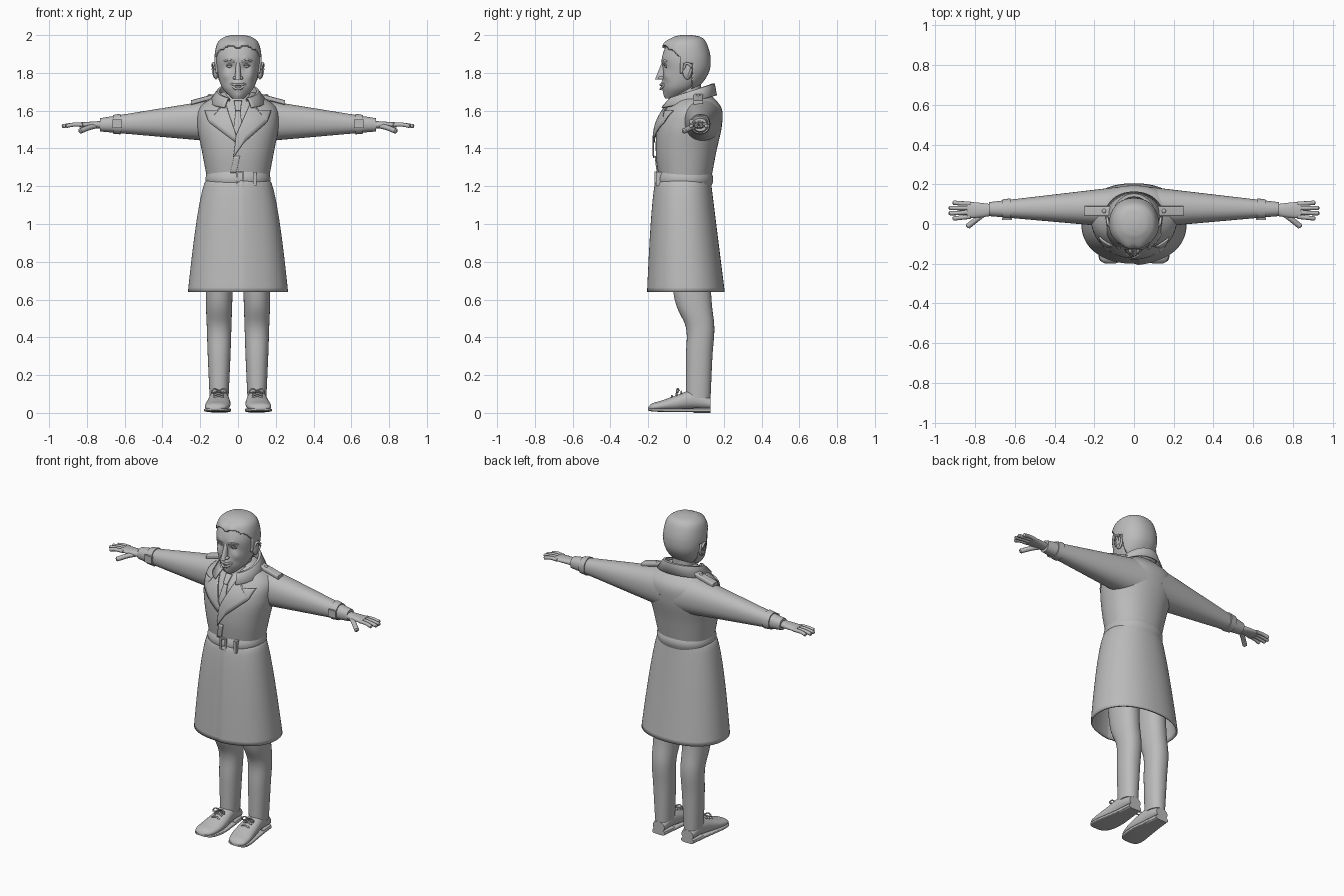
import bpy, bmesh, math
from mathutils import Vector
from mathutils.bvhtree import BVHTree

if "Cube" in bpy.data.objects:
    bpy.data.objects.remove(bpy.data.objects["Cube"])

grey = bpy.data.materials.new("plain grey")
grey.use_nodes = True
tone = (0.5, 0.5, 0.5, 1)
grey.diffuse_color = tone
grey.node_tree.nodes["Principled BSDF"].inputs["Base Color"].default_value = tone
parts = []


def finish(name, bm, mirror=False, thick=0, offset=-1):
    bmesh.ops.recalc_face_normals(bm, faces=bm.faces)
    mesh = bpy.data.meshes.new(name)
    bm.to_mesh(mesh)
    bm.free()
    mesh.materials.append(grey)
    ob = bpy.data.objects.new(name, mesh)
    bpy.context.collection.objects.link(ob)
    if thick:
        solid = ob.modifiers.new("thickness", "SOLIDIFY")
        solid.thickness, solid.offset = thick, offset
    if mirror:
        ob.modifiers.new("mirror", "MIRROR").use_mirror_merge = False
    parts.append(ob)
    return ob


def skin(name, rows, closed=True, cap=True, **options):
    bm = bmesh.new()
    grid = [[bm.verts.new(point) for point in row] for row in rows]
    count = len(rows[0])
    for lower, upper in zip(grid, grid[1:]):
        for i in range(count if closed else count - 1):
            j = (i + 1) % count
            bm.faces.new((lower[i], lower[j], upper[j], upper[i]))
    if cap:
        bm.faces.new(grid[0])
        bm.faces.new(grid[-1])
    return finish(name, bm, **options)


def mix(start, end, t, power=1):
    return start + (end - start) * t ** power


def through(*keys):
    """Smooth function of t in 0..1 passing through all keys."""
    last = len(keys) - 1

    def curve(t):
        i = min(int(t * last), last - 1)
        a, b, c, d = [Vector(keys[max(0, min(last, i + k))]) for k in (-1, 0, 1, 2)]
        u = t * last - i
        return b + (c - a) * u / 2 + (a * 2 - b * 5 + c * 4 - d) * u * u / 2 + (b * 3 - a - c * 3 + d) * u ** 3 / 2
    return curve


def circle(count):
    return [(math.cos(math.tau * i / count), math.sin(math.tau * i / count)) for i in range(count)]


def loft(name, axis, section, power=2.2, sides=48, steps=24, **options):
    """Rounded sections; section(t) gives position, low a, high a, low b, high b."""
    rows = []
    for step in range(steps + 1):
        place, a0, a1, b0, b1 = section(step / steps)
        row = []
        for c, s in circle(sides):
            a = (a0 + a1) / 2 + (a1 - a0) / 2 * math.copysign(abs(c) ** (2 / power), c)
            b = (b0 + b1) / 2 + (b1 - b0) / 2 * math.copysign(abs(s) ** (2 / power), s)
            row.append({"x": (place, a, b), "y": (a, place, b), "z": (a, b, place)}[axis])
        rows.append(row)
    return skin(name, rows, **options)


def column(name, section, **options):
    """Upright loft centred on x; section(t) gives z, half width, front, back."""
    def full(t):
        z, half, front, back = section(t)
        return z, -half, half, front, back
    return loft(name, "z", full, **options)


def tube(name, radius, path, steps=14, **options):
    points = [Vector(path(i / steps)) for i in range(steps + 1)]
    rows = []
    for i, point in enumerate(points):
        along = points[min(i + 1, steps)] - points[max(i - 1, 0)]
        turn = along.to_track_quat("Z", "Y")
        size = radius * (0.5 if i in (0, steps) else 1)
        rows.append([point + turn @ Vector((c, s, 0)) * size for c, s in circle(10)])
    return skin(name, rows, **options)


def solid(name, shape, centre, size, **options):
    bm = bmesh.new()
    if shape == "ball":
        bmesh.ops.create_uvsphere(bm, u_segments=20, v_segments=12, radius=1)
    else:
        bmesh.ops.create_cube(bm, size=1)
    for v in bm.verts:
        v.co = Vector(centre) + v.co * Vector(size)
    return finish(name, bm, **options)


def drape(name, outline, target, lift):
    """Cloth piece with an outline in (x, z), laid on the front of the target."""
    tree = BVHTree.FromPolygons([v.co for v in target.data.vertices],
                                [p.vertices[:] for p in target.data.polygons])
    bm = bmesh.new()
    bm.faces.new([bm.verts.new((x, 0, z)) for x, z in outline])
    bmesh.ops.triangulate(bm, faces=bm.faces[:])
    bmesh.ops.subdivide_edges(bm, edges=bm.edges[:], cuts=5, use_grid_fill=True)
    for v in bm.verts:
        hit = tree.ray_cast(Vector((v.co.x, -1, v.co.z)), Vector((0, 1, 0)))[0]
        v.co.y = (hit.y if hit else 0) - lift
    return finish(name, bm, thick=.008, offset=0)


def push(ob, centre, radius, shift):
    """Soft bump along y on both sides."""
    for v in ob.data.vertices:
        gap = Vector((abs(v.co.x), v.co.y, v.co.z)) - Vector(centre)
        v.co.y += shift * math.exp(-gap.length_squared / radius ** 2)


# Coat: open skirt with an overlapping front edge, torso, sleeves
skirt = column("coat_skirt", lambda t: (mix(1.24, .64, t), mix(.163, .265, t, .6), mix(-.147, -.2, t, .5),
                                        mix(.13, .205, t)), sides=96, cap=False, thick=.01)
for v in skirt.data.vertices:
    if v.co.y < 0 and .001 < v.co.x < .12:
        v.co.y -= .008 * (1 - v.co.x / .12)
torso = column("coat_torso", through((1.22, .16, -.14, .13), (1.38, .19, -.16, .16), (1.52, .215, -.15, .19),
                                     (1.62, .2, -.1, .185), (1.7, .08, -.02, .11)), sides=64, steps=40)


def sleeve(t):
    return mix(.05, .73, t), mix(-.02, .04, t), mix(.19, .11, t), mix(1.43, 1.49, t), mix(1.67, 1.56, t)


def strap(t):
    x, front, back, low, high = sleeve(mix(.84, .9, t))
    grow = .006
    return x, front - grow, back + grow, low - grow, high + grow


loft("sleeve", "x", sleeve, mirror=True)
loft("wrist_strap", "x", strap, steps=2, mirror=True)
solid("wrist_buckle", "box", (.64, .025, 1.53), (.05, .012, .045), mirror=True)
loft("shoulder_strap", "x", lambda t: (mix(.1, .25, t), .04, .09, mix(1.67, 1.63, t), mix(1.695, 1.655, t)),
     power=5, steps=4, mirror=True)
solid("strap_button", "ball", (.15, .065, 1.68), (.011, .011, .008), mirror=True)

# Collar: stands round the neck, folds over and falls lower at the front
rows = []
for step in range(41):
    angle = math.radians(mix(-152, 152, step / 40))
    s, c = math.sin(angle), math.cos(angle)
    drop = 1 - c
    rows.append([(.08 * s, .025 + .09 * c, 1.66 - .02 * drop), (.1 * s, .025 + .115 * c, 1.74 - .04 * drop),
                 (.11 * s, .025 + .125 * c, 1.74 - .04 * drop),
                 (.15 * s, .02 + (.14 + .014 * drop) * c, 1.68 - .034 * drop)])
skin("coat_collar", rows, closed=False, cap=False, thick=.008, offset=0)

# Lapels, front edge, shirt and tie
lapel = [(.07, 1.65), (.1, 1.6), (.175, 1.6), (.155, 1.54)]
drape("left_lapel", lapel + [(.03, 1.43), (-.025, 1.35), (-.01, 1.47)], torso, .014)
drape("right_lapel", [(-x, z) for x, z in lapel] + [(-.01, 1.43), (-.01, 1.47)], torso, .01)
drape("coat_front_edge", [(-.02, 1.36), (-.04, 1.27), (-.01, 1.27), (.01, 1.36)], torso, .003)
drape("tie_blade", [(-.01, 1.61), (.01, 1.61), (.025, 1.5), (0, 1.46), (-.025, 1.5)], torso, .005)
drape("tie_knot", [(-.02, 1.65), (.02, 1.65), (.013, 1.6), (-.013, 1.6)], torso, .012)
column("shirt_collar", lambda t: (mix(1.62, 1.69, t), mix(.08, .07, t), mix(-.09, -.055, t), mix(.09, .08, t)))


# Belt with buckle and loop
def belt(t):
    bulge = .01 * math.sin(math.pi * t)
    return mix(1.2, 1.275, t), .162 + bulge, -.149 - bulge, .134 + bulge


column("belt", belt, sides=64, steps=10)
for side in (-1, 1):
    solid("buckle_post", "box", (.01 + side * .017, -.16, 1.238), (.008, .012, .078))
    solid("buckle_bar", "box", (.01, -.16, 1.238 + side * .035), (.042, .012, .008))
solid("belt_loop", "box", (.088, -.143, 1.238), (.018, .03, .074))

# Legs and shoes
loft("trouser_leg", "z", through((.08, .05, .15, 0, .13), (.3, .04, .16, 0, .14), (.45, .035, .165, 0, .15),
                                 (.6, .03, .17, -.06, .135), (.9, .02, .17, -.1, .12)), mirror=True)
shoe = through((.13, .06, .14, .02, .08), (.04, .05, .15, .02, .12), (-.06, .04, .165, .01, .09),
               (-.13, .045, .175, .01, .065), (-.18, .065, .17, .01, .05), (-.2, .1, .14, .02, .03))


def sole(t):
    y, inner, outer, low, high = shoe(t)
    return y, inner - .004, outer + .004, .004 + .01 * t ** 4, .024


def heel(t):
    return (*shoe(t / 5)[:3], 0, .03)


loft("shoe_upper", "y", shoe, mirror=True)
loft("shoe_sole", "y", sole, power=5, mirror=True)
loft("shoe_heel", "y", heel, power=5, mirror=True)
for k in range(3):
    y, z = -.025 * (k + 1), .113 - .011 * k
    tube("shoe_lace", .005, through((.075, y, z - .01), (.103, y, z), (.13, y, z - .01)), mirror=True)
for side in (-1, 1):
    tube("lace_bow", .004, through((.1, -.035, .117), (.1 + side * .025, -.045, .128), (.1 + side * .04, -.05, .108),
                                   (.1, -.04, .112)), mirror=True)


# Hands
def palm(t):
    half, flat = mix(.024, .042, t, .5), mix(.021, .013, t)
    return mix(.71, .84, t), .07 - half, .07 + half, 1.525 - flat, 1.525 + flat


loft("palm", "x", palm, steps=10, mirror=True)
for k in range(4):
    reach = .935 - .01 * (k - 1.5) ** 2
    tube("finger", .011, through((.82, .037 + .022 * k, 1.525), (.87, .032 + .024 * k, 1.526),
                                 (reach, .027 + .027 * k, 1.517)), mirror=True)
tube("thumb", .014, through((.75, .055, 1.52), (.79, .025, 1.51), (.84, -.015, 1.49)), mirror=True)

# Head and neck
column("neck", lambda t: (mix(1.6, 1.76, t), .066, mix(-.06, -.04, t), .08), steps=4)
skull = through((1.665, .03, -.105, -.05), (1.72, .083, -.12, .05), (1.8, .108, -.12, .11), (1.88, .115, -.127, .12),
                (1.95, .1, -.1, .1), (1.98, .065, -.06, .07), (1.99, .02, -.02, .02))
head = column("head", skull, sides=80, steps=54)
for part, centre, radius, shift in (("eye socket", (.043, -.11, 1.836), .02, .014),
                                    ("brow", (.04, -.12, 1.866), .018, -.006),
                                    ("cheek", (.06, -.09, 1.785), .026, -.012),
                                    ("mouth", (0, -.12, 1.735), .028, -.013),
                                    ("chin", (0, -.11, 1.68), .022, -.008)):
    push(head, centre, radius, shift)
column("nose", lambda t: (mix(1.765, 1.865, t), mix(.017, .01, t), mix(-.164, -.124, t), -.1), sides=24)
solid("nostril", "ball", (.017, -.132, 1.773), (.01, .016, .009), mirror=True)
solid("eye", "ball", (.043, -.1, 1.835), (.017, .014, .009), mirror=True)
tube("upper_eyelid", .004, through((.025, -.107, 1.836), (.043, -.114, 1.844), (.064, -.1, 1.836)), mirror=True)
tube("eyebrow", .005, through((.018, -.124, 1.857), (.045, -.124, 1.87), (.076, -.1, 1.86)), mirror=True)
for name, low, bend in (("upper_lip", 1.737, 3), ("lower_lip", 1.714, 17)):
    tube(name, .006, lambda t: (.08 * t - .04, -.135 + .096 * (t - .5) ** 2, low + bend * (.08 * t - .04) ** 2))
solid("ear", "ball", (.117, .008, 1.808), (.014, .026, .043), mirror=True)
tube("ear_rim", .007, through((.12, -.012, 1.815), (.13, 0, 1.85), (.134, .03, 1.83), (.124, .012, 1.775)), mirror=True)


# Hair: shell over the skull trimmed along the hairline, swept back
def scalp(t):
    z, half, front, back = skull(t)
    return z + .11 * max(0, z - 1.9), half + .01, front - .008, back + .01


def hairline(p):
    if p.y < -.035:
        return 1.925 + .018 * math.sin(min(abs(p.x) / .08, 1) * math.pi) - max(0, p.y + .085) * .9
    if p.y < -.008:
        return 1.79
    return 1.845 if p.y < .03 else 1.715


hair = column("hair", scalp, sides=96, steps=64, thick=.016)
push(hair, (.03, -.11, 1.955), .035, -.014)
bm = bmesh.new()
bm.from_mesh(hair.data)
bmesh.ops.delete(bm, geom=[v for v in bm.verts if v.co.z < hairline(v.co)], context="VERTS")
bm.to_mesh(hair.data)
bm.free()

# Smooth shading with crisp edges
bpy.ops.object.select_all(action="DESELECT")
for ob in parts:
    ob.select_set(True)
bpy.context.view_layer.objects.active = parts[0]
bpy.ops.object.shade_smooth_by_angle(angle=math.radians(40))
